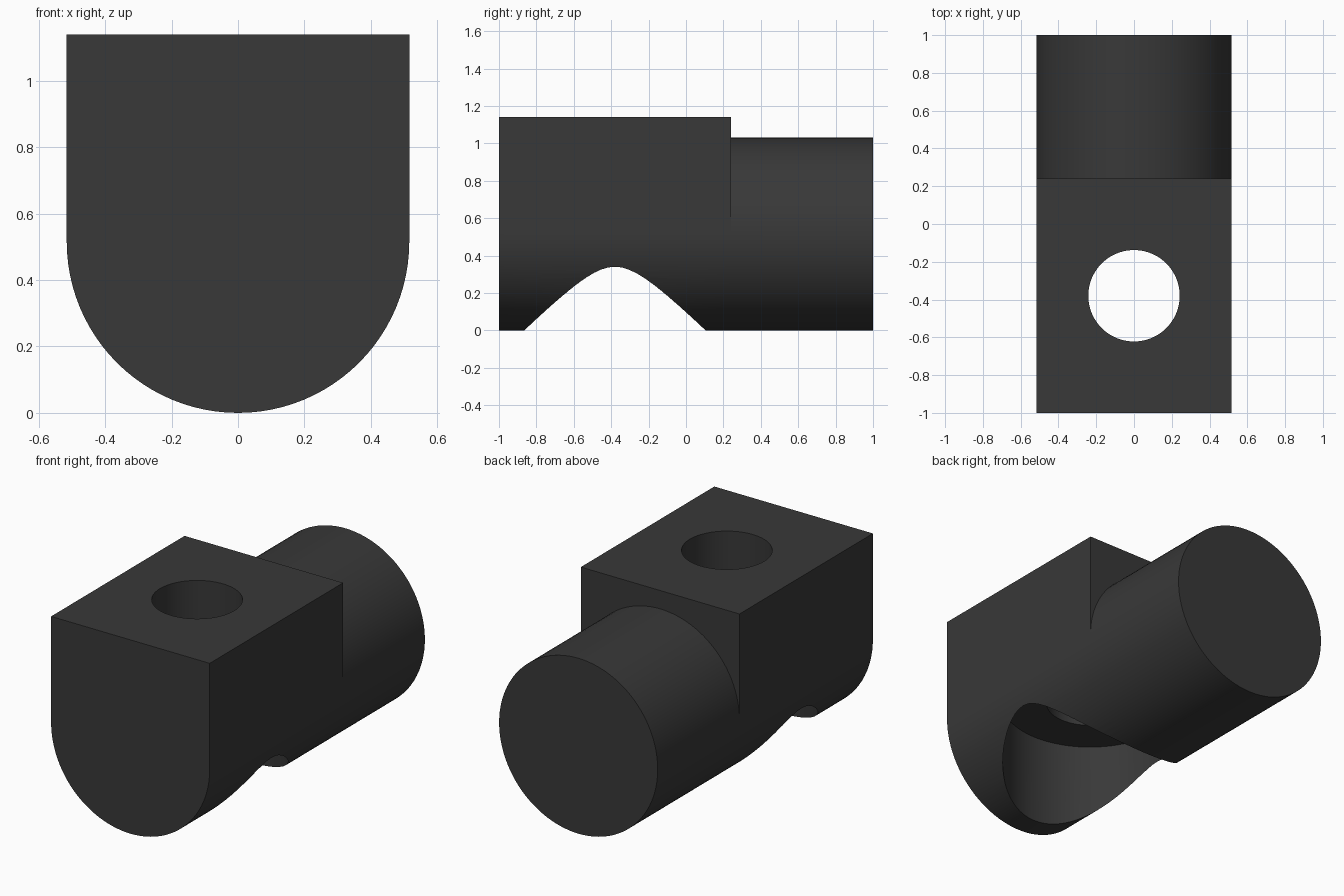
import bpy, bmesh, math

if "Cube" in bpy.data.objects:
    bpy.data.objects.remove(bpy.data.objects["Cube"])

R = 0.516            # shaft radius, also half the block width
TOP = 1.14           # block top
STEP = 0.24          # where the block ends and the bare shaft goes on
HOLE_Y = -0.38
SEG = 96             # sides of the shaft

steel = bpy.data.materials.new("dark_grey")
steel.diffuse_color = (0.04, 0.04, 0.04, 1)
steel.use_nodes = True
steel.node_tree.nodes["Principled BSDF"].inputs["Base Color"].default_value = steel.diffuse_color


def make_object(name, bm):
    bmesh.ops.recalc_face_normals(bm, faces=bm.faces)
    mesh = bpy.data.meshes.new(name)
    bm.to_mesh(mesh)
    bm.free()
    mesh.materials.append(steel)
    obj = bpy.data.objects.new(name, mesh)
    bpy.context.collection.objects.link(obj)
    return obj


def bridge(bm, a, b):
    for i in range(len(a)):
        j = (i + 1) % len(a)
        bm.faces.new((a[i], a[j], b[j], b[i]))


# Clamp body: U-shaped block running into a round shaft
bm = bmesh.new()


def arc(y, start, count):
    angles = [start + 2 * math.pi * i / SEG for i in range(count)]
    return [bm.verts.new((R * math.cos(t), y, R + R * math.sin(t))) for t in angles]


def corners(y):
    return [bm.verts.new((x, y, TOP)) for x in (R, -R)]


half = SEG // 2
front = arc(-1, math.pi, half + 1) + corners(-1)
lower = arc(STEP, math.pi, half + 1)
step_corners = corners(STEP)
upper = arc(STEP, 2 * math.pi / SEG, half - 1)
back = arc(1, math.pi, SEG)

bm.faces.new(front)                                          # front end
bridge(bm, front, lower + step_corners)                      # block sides
bm.faces.new(step_corners + [lower[0]] + upper[::-1] + [lower[-1]])  # step face
bridge(bm, lower + upper, back)                              # shaft
bm.faces.new(back)                                           # back end
body = make_object("clamp_body", bm)

# Stepped cutter: wide counterbore from below, narrow hole through the top
bm = bmesh.new()
rings = []
for r, z in ((0.485, -0.3), (0.485, 0.535), (0.242, 0.535), (0.242, 1.4)):
    rings.append([bm.verts.new((r * math.cos(2 * math.pi * i / 80),
                                HOLE_Y + r * math.sin(2 * math.pi * i / 80), z))
                  for i in range(80)])
for a, b in zip(rings, rings[1:]):
    bridge(bm, a, b)
bm.faces.new(rings[0])
bm.faces.new(rings[-1])
cutter = make_object("bore_cutter", bm)
cutter.hide_render = True

# Cut the bore, then smooth the round surfaces
cut = body.modifiers.new("bore", 'BOOLEAN')
cut.operation = 'DIFFERENCE'
cut.solver = 'EXACT'
cut.object = cutter
bpy.context.view_layer.objects.active = body
body.select_set(True)
bpy.ops.object.modifier_apply(modifier="bore")
bpy.data.objects.remove(cutter)
bpy.ops.object.shade_smooth_by_angle(angle=math.radians(30))
